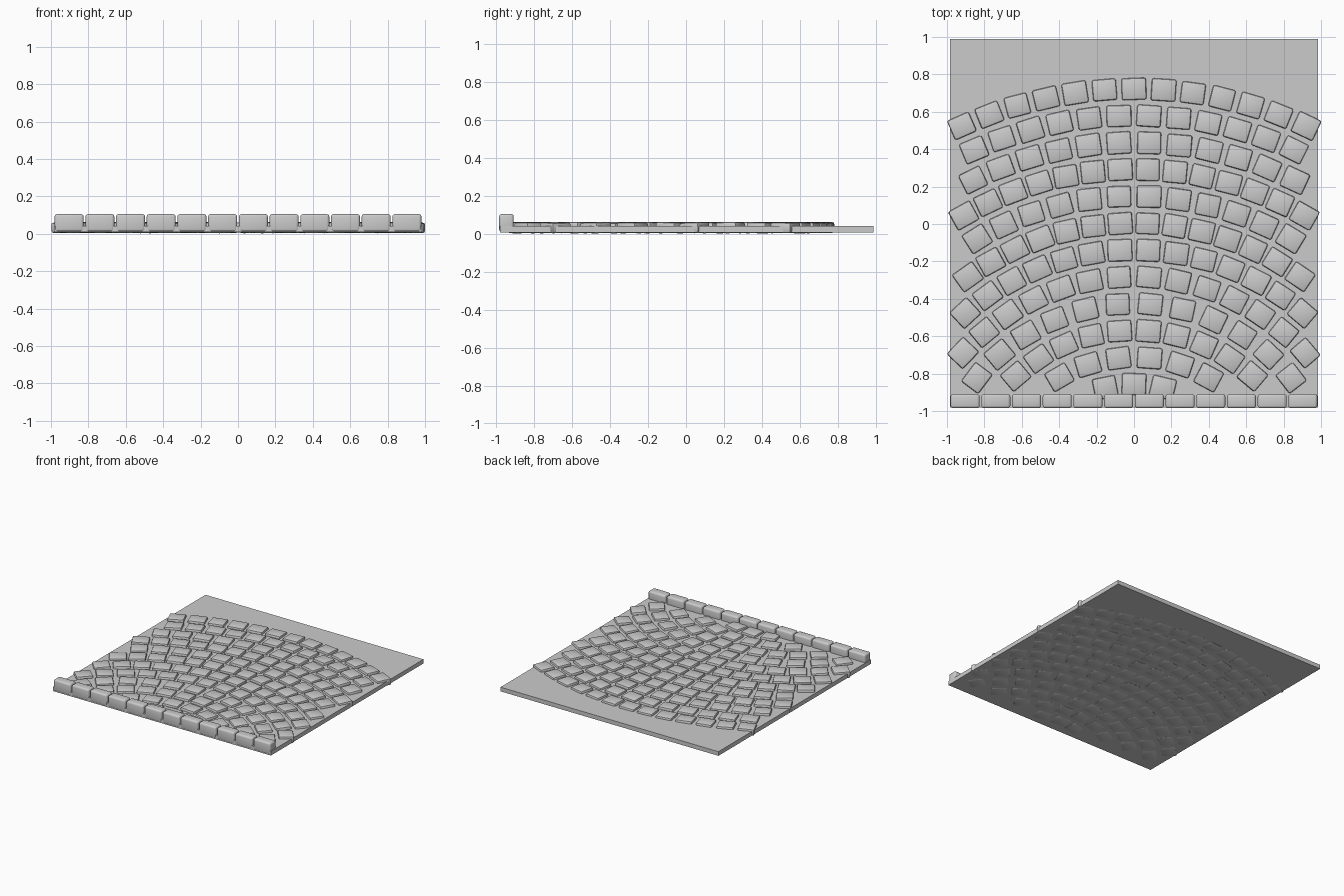
import bpy, bmesh, math, random
from mathutils import Matrix, Vector, Euler

if "Cube" in bpy.data.objects:
    bpy.data.objects.remove(bpy.data.objects["Cube"])

random.seed(4)

stone_grey = bpy.data.materials.new("stone_grey")
stone_grey.diffuse_color = (0.6, 0.6, 0.6, 1)
stone_grey.use_nodes = True
stone_grey.node_tree.nodes["Principled BSDF"].inputs["Base Color"].default_value = stone_grey.diffuse_color


def add_block(bm, size, place, bevel, segments):
    """Add one rounded block to bm."""
    block = bmesh.new()
    bmesh.ops.create_cube(block, size=1)
    bmesh.ops.scale(block, vec=Vector(size), verts=block.verts)
    if bevel:
        bmesh.ops.bevel(block, geom=block.edges[:], offset=bevel, segments=segments,
                        profile=0.5, affect='EDGES')
    bmesh.ops.transform(block, matrix=place, verts=block.verts)
    mesh = bpy.data.meshes.new("block")
    block.to_mesh(mesh)
    block.free()
    bm.from_mesh(mesh)
    bpy.data.meshes.remove(mesh)


def make_object(name, bm, smooth=True):
    mesh = bpy.data.meshes.new(name)
    bm.to_mesh(mesh)
    bm.free()
    mesh.materials.append(stone_grey)
    if smooth:
        mesh.shade_smooth()
        mesh.set_sharp_from_angle(angle=math.radians(40))
    obj = bpy.data.objects.new(name, mesh)
    bpy.context.collection.objects.link(obj)
    return obj


# Ground slab
bm = bmesh.new()
add_block(bm, (1.97, 1.97, 0.034), Matrix.Translation((0, 0.003, 0.025)), 0, 1)
make_object("ground_slab", bm, smooth=False)

# Paving: concentric arcs, outermost first (stone count, angle of the end stone)
ROWS = [(13, 24.3), (12, 24.1), (12, 26.2), (14, 30.3), (12, 30.3), (14, 35.8),
        (14, 41), (14, 48), (12, 50.6), (10, 42.1), (6, 29.9), (3, 13.6)]
ARC_CENTRE_Y, OUTER_RADIUS, ROW_STEP = -1.513, 2.235, 0.1435
for row, (count, end) in enumerate(ROWS):
    radius = OUTER_RADIUS - ROW_STEP * row
    bm = bmesh.new()
    for i in range(count):
        angle = math.radians(-end + 2 * end * i / (count - 1))
        pos = Vector((radius * math.sin(angle), ARC_CENTRE_Y + radius * math.cos(angle), 0.033))
        tilt = Euler([math.radians(random.uniform(-2, 2)) for _ in range(2)]
                     + [-angle + math.radians(random.uniform(-2.5, 2.5))])
        size = (random.uniform(0.125, 0.133), random.uniform(0.113, 0.12), 0.055)
        add_block(bm, size, Matrix.Translation(pos) @ tilt.to_matrix().to_4x4(), 0.011, 2)
    make_object("paving_arc_%d" % (row + 1), bm)

# Raised curb along the front edge
CURB_COUNT = 12
pitch = 1.97 / CURB_COUNT
bm = bmesh.new()
for i in range(CURB_COUNT):
    x = (i - (CURB_COUNT - 1) / 2) * pitch
    add_block(bm, (0.155, 0.076, 0.095), Matrix.Translation((x, -0.947, 0.0575)), 0.014, 3)
make_object("curb_stones", bm)
